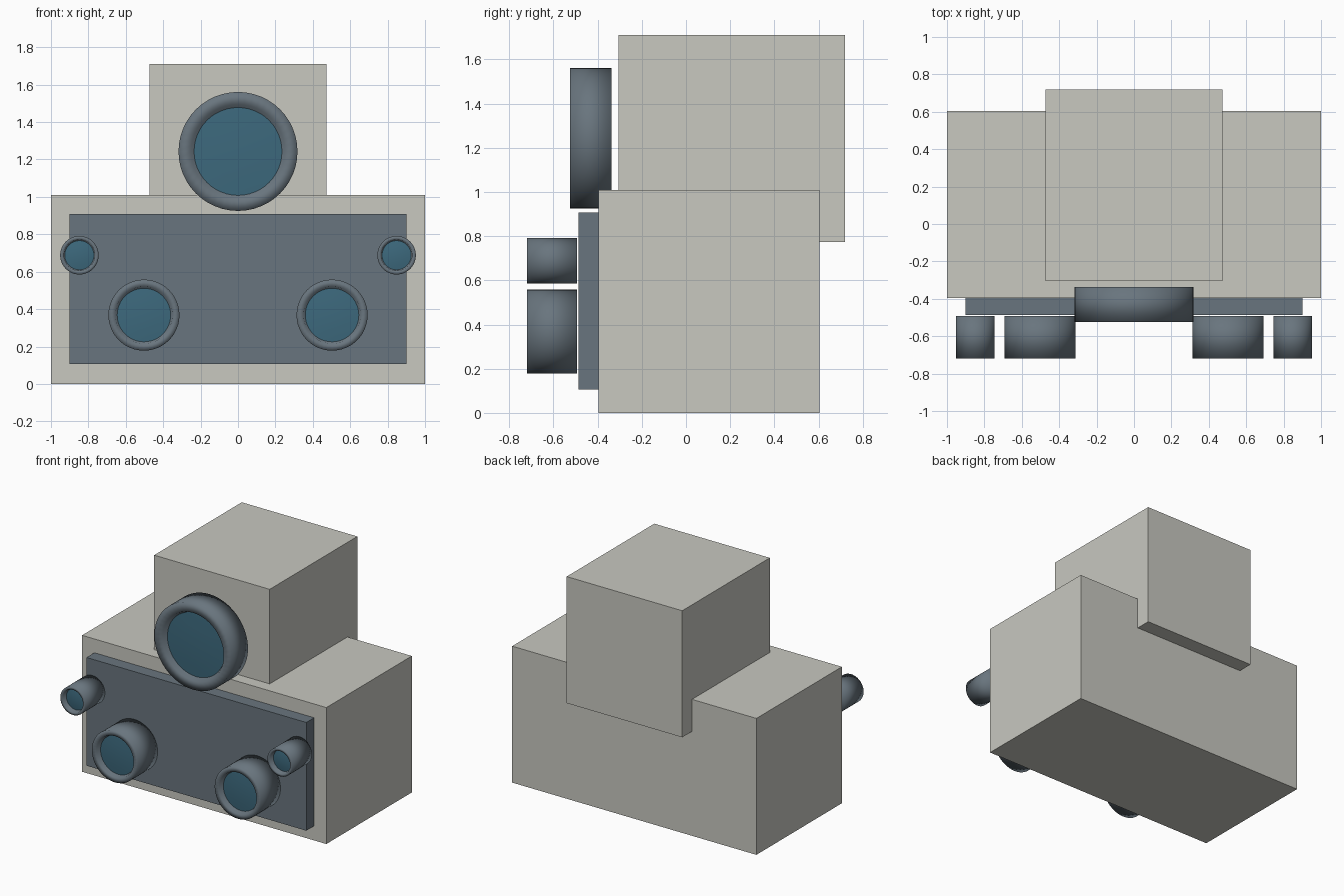
import bpy, bmesh, math
from mathutils import Matrix

default = bpy.data.objects.get("Cube")
if default:
    bpy.data.objects.remove(default, do_unlink=True)


def material(name, rgb):
    mat = bpy.data.materials.new(name)
    mat.use_nodes = True
    color = (*rgb, 1)
    mat.diffuse_color = color
    mat.node_tree.nodes["Principled BSDF"].inputs["Base Color"].default_value = color
    return mat


shell = material("pale_grey", (0.578, 0.578, 0.527))
metal = material("slate_grey", (0.141, 0.178, 0.209))
glass = material("teal_glass", (0.046, 0.141, 0.205))


def finish(name, bm, mat, smooth=False):
    bmesh.ops.recalc_face_normals(bm, faces=bm.faces)
    for face in bm.faces:
        face.smooth = smooth
    mesh = bpy.data.meshes.new(name)
    bm.to_mesh(mesh)
    bm.free()
    mesh.materials.append(mat)
    obj = bpy.data.objects.new(name, mesh)
    bpy.context.collection.objects.link(obj)
    return obj


def box(name, half_width, y, z, mat):
    bm = bmesh.new()
    size = Matrix.Diagonal((2 * half_width, y[1] - y[0], z[1] - z[0], 1))
    move = Matrix.Translation((0, sum(y) / 2, sum(z) / 2))
    bmesh.ops.create_cube(bm, size=1, matrix=move @ size)
    return finish(name, bm, mat)


def lathe(name, profile, location, mat, steps=48):
    """Spin (radius, y) points around the y axis."""
    bm = bmesh.new()
    verts = [bm.verts.new((r, y, 0)) for r, y in profile]
    edges = [bm.edges.new(pair) for pair in zip(verts, verts[1:])]
    bmesh.ops.spin(bm, geom=verts + edges, cent=(0, 0, 0), axis=(0, 1, 0),
                   angle=math.tau, steps=steps, use_merge=True)
    bmesh.ops.remove_doubles(bm, verts=bm.verts, dist=0.0001)
    obj = finish(name, bm, mat, smooth=True)
    obj.location = location
    return obj


def lamp(name, x, z, radius, lens_radius, front, back):
    """Round housing with a shallow recess holding a slightly domed lens."""
    floor = front + 0.035
    lip = lens_radius + 0.05 * radius
    lathe(name + "_housing",
          [(0, back), (radius, back), (radius, front), (lip, front),
           (lens_radius, floor), (0, floor + 0.01)],
          (x, 0, z), metal)
    lathe(name + "_lens",
          [(lens_radius, floor), (lens_radius * 0.6, floor - 0.005), (0, floor - 0.008)],
          (x, 0, z), glass)


# Main blocks and front plate
box("body", 1, (-0.395, 0.605), (0, 1.01), shell)
box("head", 0.473, (-0.305, 0.72), (0.773, 1.71), shell)
box("front_panel", 0.9, (-0.487, -0.395), (0.107, 0.908), metal)

# Large eye on the head
lamp("main_eye", 0, 1.243, 0.318, 0.235, -0.525, -0.337)

# Paired lamps on the panel
for side, sign in (("left", 1), ("right", -1)):
    lamp(side + "_lower_lamp", sign * 0.503, 0.368, 0.19, 0.143, -0.72, -0.493)
    lamp(side + "_upper_lamp", sign * 0.848, 0.688, 0.103, 0.078, -0.72, -0.493)
